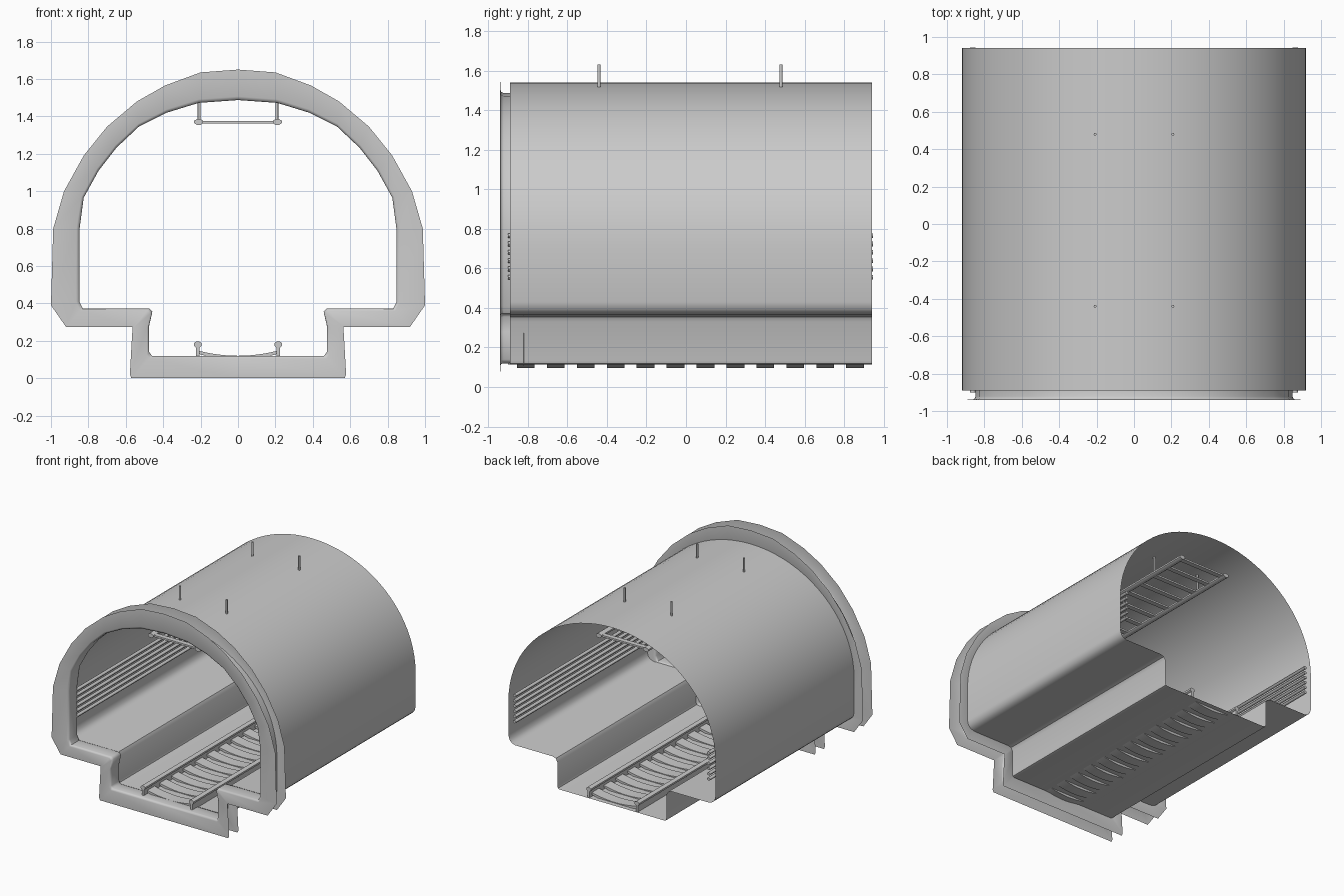
import bpy, math
from mathutils import Vector

if "Cube" in bpy.data.objects:
    bpy.data.objects.remove(bpy.data.objects["Cube"])


def make(name, verts, faces, angle=40):
    me = bpy.data.meshes.new(name)
    me.from_pydata(verts, [], faces)
    me.update()
    ob = bpy.data.objects.new(name, me)
    bpy.context.collection.objects.link(ob)
    bpy.ops.object.select_all(action='DESELECT')
    ob.select_set(True)
    bpy.context.view_layer.objects.active = ob
    bpy.ops.object.mode_set(mode='EDIT')
    bpy.ops.mesh.select_all(action='SELECT')
    bpy.ops.mesh.normals_make_consistent(inside=False)
    bpy.ops.object.mode_set(mode='OBJECT')
    bpy.ops.object.shade_smooth_by_angle(angle=math.radians(angle))
    return ob


def loft(name, loops, cap=False, angle=40):
    """Skin a list of equal-length closed loops."""
    n = len(loops[0])
    verts = [v for lp in loops for v in lp]
    faces = [(r * n + i, r * n + (i + 1) % n, (r + 1) * n + (i + 1) % n, (r + 1) * n + i)
             for r in range(len(loops) - 1) for i in range(n)]
    if cap:
        faces += [tuple(range(n)), tuple(range((len(loops) - 1) * n, len(loops) * n))]
    return make(name, verts, faces, angle)


def extrude(name, prof, y0, y1, cap=True, angle=40):
    return loft(name, [[(x, y, z) for x, z in prof] for y in (y0, y1)], cap, angle)


def mirrored(half):
    """Half profile from top centre to bottom centre -> closed loop."""
    return half + [(-x, z) for x, z in reversed(half[1:-1])]


def circle(cx, cz, rx, rz, n, turn=0.0):
    return [(cx + rx * math.cos(2 * math.pi * (i + turn) / n),
             cz + rz * math.sin(2 * math.pi * (i + turn) / n)) for i in range(n)]


# Tunnel shell: arch, rounded ledges and sunken track bed
arch = [(0.92 * math.sin(t), 0.71 + 0.83 * math.cos(t))
        for t in [math.pi / 2 * i / 20 for i in range(21)]]
shell = arch + [(0.92, 0.43), (0.91, 0.395), (0.89, 0.375), (0.86, 0.365),
                (0.53, 0.365), (0.50, 0.355), (0.485, 0.33),
                (0.485, 0.135), (0.48, 0.12), (0.465, 0.115), (0, 0.115)]
extrude("tunnel_shell", mirrored(shell), -0.89, 0.94, cap=False)

# Portal rim: open channel with a front flange, neck and rear flange
inner = [(0, 1.487), (0.21, 1.472), (0.38, 1.42), (0.53, 1.345), (0.65, 1.232), (0.745, 1.11),
         (0.825, 0.965), (0.847, 0.80), (0.848, 0.41), (0.83, 0.372), (0.475, 0.372),
         (0.458, 0.355), (0.475, 0.28), (0.475, 0.14), (0.46, 0.12), (0, 0.12)]
outer = [(0, 1.65), (0.2, 1.635), (0.39, 1.565), (0.54, 1.48), (0.70, 1.345), (0.825, 1.19),
         (0.93, 1.0), (0.988, 0.80), (1.0, 0.39), (0.92, 0.275), (0.565, 0.275),
         (0.564, 0.265), (0.568, 0.20), (0.578, 0.02), (0.57, 0.0), (0, 0.0)]


def rim_loop(f, y):
    pts = [Vector(a).lerp(Vector(b), f) for a, b in zip(inner, outer)]
    return [(x, y, z) for x, z in mirrored([(p.x, p.y) for p in pts])]


loft("portal_rim", [rim_loop(f, y) for f, y in
                    ((1, -0.938), (0.12, -0.94), (0.03, -0.934), (0, -0.922),
                     (0, -0.838), (0.03, -0.826), (0.12, -0.82), (1, -0.82))], angle=60)

# Curved sleepers sinking through the floor
xs = [-0.21 + 0.42 * i / 12 for i in range(13)]
sleeper = [(x, 0.12 + 0.6 * x * x) for x in xs] + [(x, 0.095 + 0.8 * x * x) for x in reversed(xs)]
for i in range(12):
    y = -0.81 + 0.1514 * i
    extrude("sleeper_%d" % (i + 1), sleeper, y - 0.045, y + 0.045)

for s, side in ((-1, "left"), (1, "right")):
    # Track rails: rounded head on a thin web
    extrude("rail_head_" + side, circle(s * 0.215, 0.18, 0.022, 0.018, 8, 0.5), -0.9, 0.93, angle=50)
    extrude("rail_web_" + side, [(s * 0.215 + a, z) for a, z in
                                 ((-0.009, 0.115), (0.009, 0.115), (0.009, 0.17), (-0.009, 0.17))],
            -0.9, 0.93)
    # Ceiling tray side rails
    extrude("tray_rail_" + side, circle(s * 0.21, 1.37, 0.026, 0.017, 8, 0.5), -0.81, 0.81, angle=50)
    # Hanger rods passing through the roof
    for y, end in ((-0.44, "front"), (0.48, "back")):
        ring = circle(s * 0.208, y, 0.008, 0.008, 8)
        loft("hanger_rod_%s_%s" % (side, end),
             [[(x, yy, z) for x, yy in ring] for z in (1.37, 1.63)], True, 50)
    # Wall pipes
    for k in range(6):
        extrude("wall_pipe_%s_%d" % (side, k + 1),
                circle(s * 0.862, 0.555 + 0.042 * k, 0.014, 0.012, 8), -0.9, 0.945, angle=50)

# Ceiling tray rungs
for i in range(11):
    y = -0.78 + 0.156 * i
    extrude("tray_rung_%d" % (i + 1),
            [(-0.2, 1.362), (0.2, 1.362), (0.2, 1.376), (-0.2, 1.376)], y - 0.02, y + 0.02)
